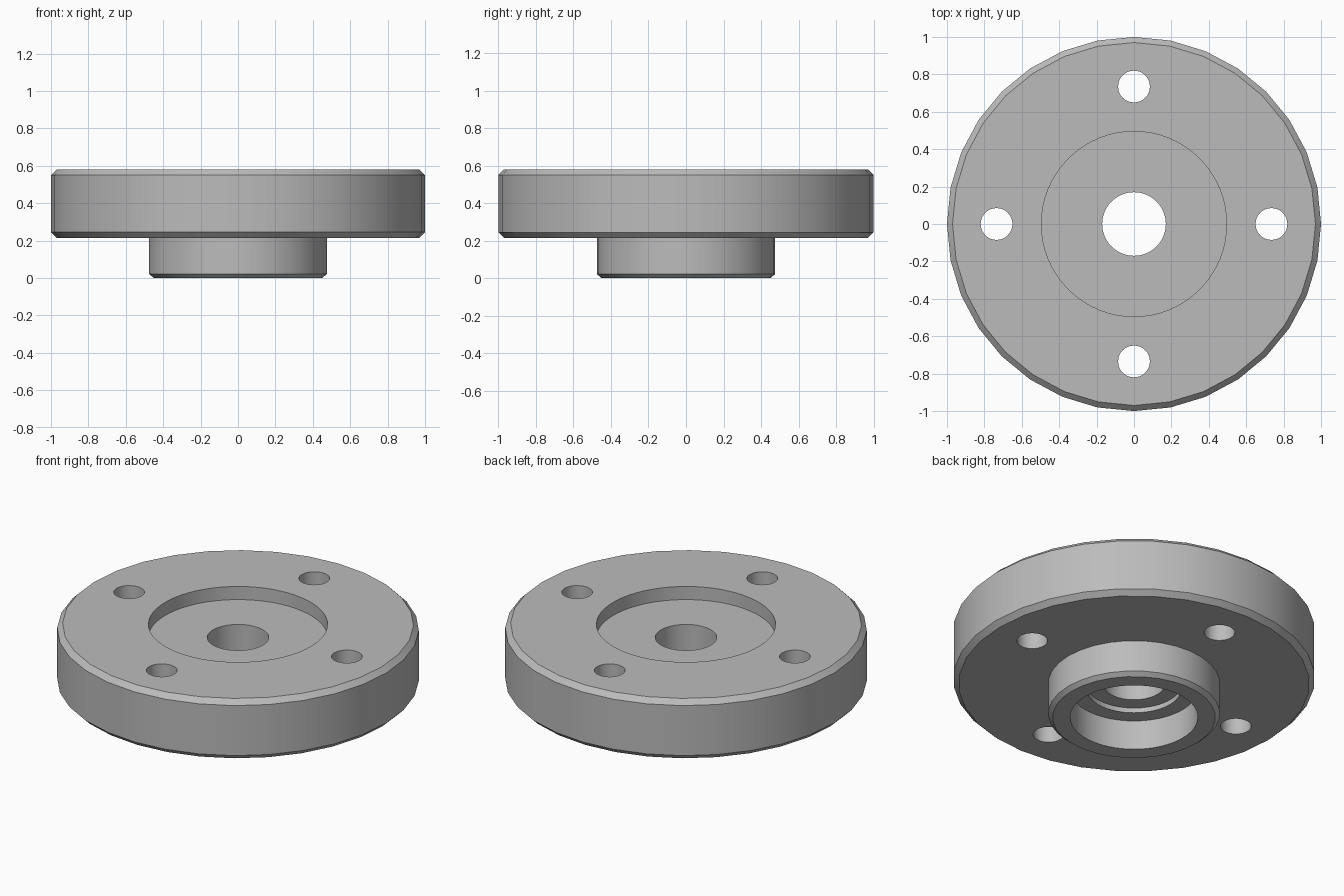
import bpy, bmesh, math

cube = bpy.data.objects.get("Cube")
if cube:
    bpy.data.objects.remove(cube, do_unlink=True)

metal = bpy.data.materials.new("grey_metal")
metal.use_nodes = True
GREY = (0.5, 0.5, 0.5, 1)
metal.diffuse_color = GREY
metal.node_tree.nodes["Principled BSDF"].inputs["Base Color"].default_value = GREY


def add_object(name, bm):
    bmesh.ops.recalc_face_normals(bm, faces=bm.faces)
    mesh = bpy.data.meshes.new(name)
    bm.to_mesh(mesh)
    bm.free()
    mesh.materials.append(metal)
    obj = bpy.data.objects.new(name, mesh)
    bpy.context.collection.objects.link(obj)
    return obj


def turned(name, profile, segments):
    """Solid of revolution from (radius, z) points, capped at both ends."""
    bm = bmesh.new()
    rings = []
    for r, z in profile:
        angles = [math.tau * i / segments for i in range(segments)]
        rings.append([bm.verts.new((r * math.cos(a), r * math.sin(a), z)) for a in angles])
    for low, high in zip(rings, rings[1:]):
        for i in range(segments):
            j = (i + 1) % segments
            bm.faces.new((low[i], low[j], high[j], high[i]))
    bm.faces.new(rings[0])
    bm.faces.new(rings[-1])
    return add_object(name, bm)


def cut(body, radius, z0, z1, x=0, y=0, segments=64):
    """Subtract a vertical cylinder from the body."""
    cutter = turned("cutter", [(radius, z0), (radius, z1)], segments)
    cutter.location = (x, y, 0)
    cutter.hide_render = True
    mod = body.modifiers.new("cut", "BOOLEAN")
    mod.operation = "DIFFERENCE"
    mod.solver = "EXACT"
    mod.object = cutter
    bpy.context.view_layer.objects.active = body
    bpy.ops.object.modifier_apply(modifier=mod.name)
    bpy.data.objects.remove(cutter, do_unlink=True)


# Flange disc with a smaller hub below, all rims chamfered
TOP, UNDERSIDE, HUB = 0.58, 0.215, 0.475
flange = turned("flange_with_hub", [
    (HUB - 0.025, 0), (HUB, 0.022), (HUB, UNDERSIDE),
    (0.97, UNDERSIDE), (1, UNDERSIDE + 0.03),
    (1, TOP - 0.03), (0.97, TOP)], 32)

# Top recess, stepped lower bore and through hole
cut(flange, 0.495, 0.50, 1)
cut(flange, 0.353, -1, 0.18)
cut(flange, 0.262, -1, 0.21)
cut(flange, 0.17, -1, 1)

# Four bolt holes
for k in range(4):
    a = k * math.pi / 2
    cut(flange, 0.085, -1, 1, 0.735 * math.cos(a), 0.735 * math.sin(a), 32)

# Smooth walls, sharp rims
bpy.ops.object.select_all(action="DESELECT")
flange.select_set(True)
bpy.context.view_layer.objects.active = flange
bpy.ops.object.shade_smooth_by_angle(angle=math.radians(25))
